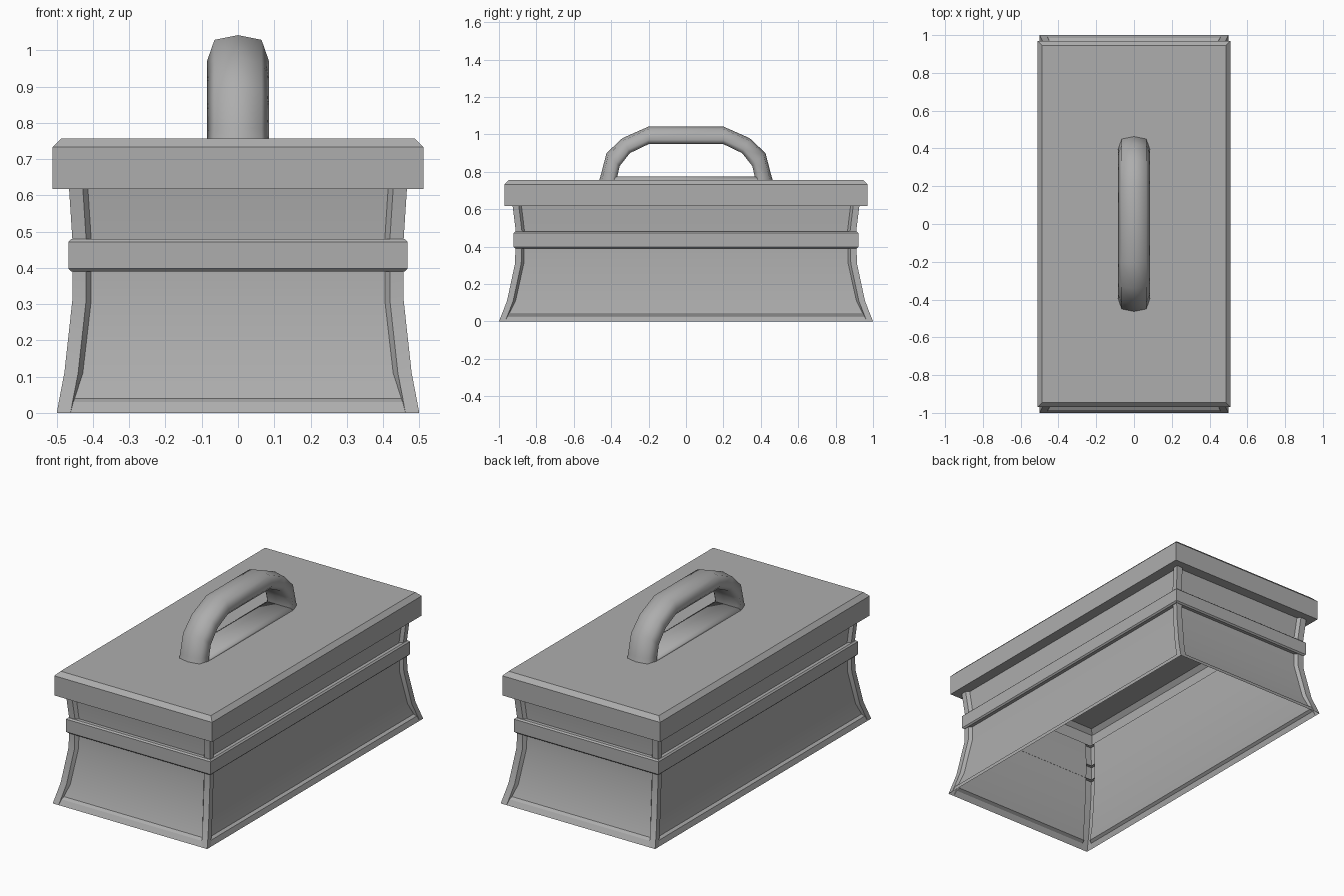
import bpy, bmesh

if "Cube" in bpy.data.objects:
    bpy.data.objects.remove(bpy.data.objects["Cube"])

grey = bpy.data.materials.new("mid_grey")
grey.diffuse_color = (0.42, 0.42, 0.42, 1)
grey.use_nodes = True
grey.node_tree.nodes["Principled BSDF"].inputs["Base Color"].default_value = grey.diffuse_color


def loft(name, rings, start_cap=False, end_cap=False, smooth=None):
    """Skin equal-length rings of points into one object."""
    bm = bmesh.new()
    vs = [[bm.verts.new(p) for p in r] for r in rings]
    n = len(rings[0])
    for a, b in zip(vs, vs[1:]):
        for j in range(n):
            k = (j + 1) % n
            bm.faces.new((a[j], a[k], b[k], b[j]))
    if start_cap:
        bm.faces.new(vs[0])
    if end_cap:
        bm.faces.new(vs[-1])
    bmesh.ops.remove_doubles(bm, verts=bm.verts, dist=0.0004)
    bmesh.ops.recalc_face_normals(bm, faces=bm.faces)
    me = bpy.data.meshes.new(name)
    bm.to_mesh(me)
    bm.free()
    me.materials.append(grey)
    ob = bpy.data.objects.new(name, me)
    bpy.context.collection.objects.link(ob)
    if smooth:
        bpy.ops.object.select_all(action='DESELECT')
        ob.select_set(True)
        bpy.context.view_layer.objects.active = ob
        bpy.ops.object.shade_smooth_by_angle(angle=smooth)
    return ob


def rect(hx, hy, z):
    return [(hx, hy, z), (-hx, hy, z), (-hx, -hy, z), (hx, -hy, z)]


def panel_ring(hx, hy, z, bevel, depth, post_x=0.038, post_y=0.033):
    """Rectangle with corner posts and a recessed panel on each side."""
    a, b = hx - post_x, hy - post_y
    q = [(hx - depth, b - bevel), (hx, b), (hx, hy), (a, hy), (a - bevel, hy - depth)]
    pts = q + [(-x, y) for x, y in reversed(q)]
    pts += [(-x, -y) for x, y in q] + [(x, -y) for x, y in reversed(q)]
    return [(x, y, z) for x, y in pts]


# Flared thin-walled body, open below: half x, half y, z, bevel, recess
levels = [(0.5, 1.0, 0.0, 0, 0), (0.4943, 0.988, 0.03, 0.002, 0.004),
          (0.4925, 0.984, 0.04, 0.004, 0.018), (0.479, 0.957, 0.11, 0.013, 0.018),
          (0.457, 0.914, 0.31, 0.014, 0.018), (0.457, 0.91, 0.48, 0.014, 0.018),
          (0.466, 0.927, 0.619, 0.014, 0.018)]
loft("flared_body", [panel_ring(*l) for l in levels], smooth=0.35)

# Chamfered band around the waist
loft("waist_band", [rect(0.44, 0.893, 0.39), rect(0.46, 0.914, 0.39),
                    rect(0.468, 0.922, 0.398), rect(0.468, 0.922, 0.472),
                    rect(0.46, 0.914, 0.48), rect(0.44, 0.893, 0.48)])

# Hollow lid with overhanging rim and chamfered top
loft("lid", [rect(0.448, 0.909, 0.618), rect(0.511, 0.97, 0.618),
             rect(0.511, 0.97, 0.733), rect(0.487, 0.946, 0.757)], end_cap=True)

# Arched handle: matching outer and inner (y, z) points, swept with a rounded section
half = [((0.463, 0.757), (0.37, 0.757)), ((0.455, 0.785), (0.365, 0.785)),
        ((0.425, 0.90), (0.355, 0.83)),
        ((0.34, 0.98), (0.30, 0.90)), ((0.2, 1.042), (0.2, 0.948))]
path = half + [((-o[0], o[1]), (-i[0], i[1])) for o, i in reversed(half)]
section = [(0, 0), (0.065, 0.14), (0.085, 0.75), (0.065, 1),
           (-0.065, 1), (-0.085, 0.75), (-0.065, 0.14)]
loft("handle", [[(x, o[0] + (i[0] - o[0]) * t, o[1] + (i[1] - o[1]) * t)
                 for x, t in section] for o, i in path], smooth=1.3)

# Low bar joining the handle feet
loft("handle_base", [rect(0.085, 0.385, 0.757), rect(0.083, 0.38, 0.765),
                     rect(0.065, 0.375, 0.776)], end_cap=True, smooth=1.3)
